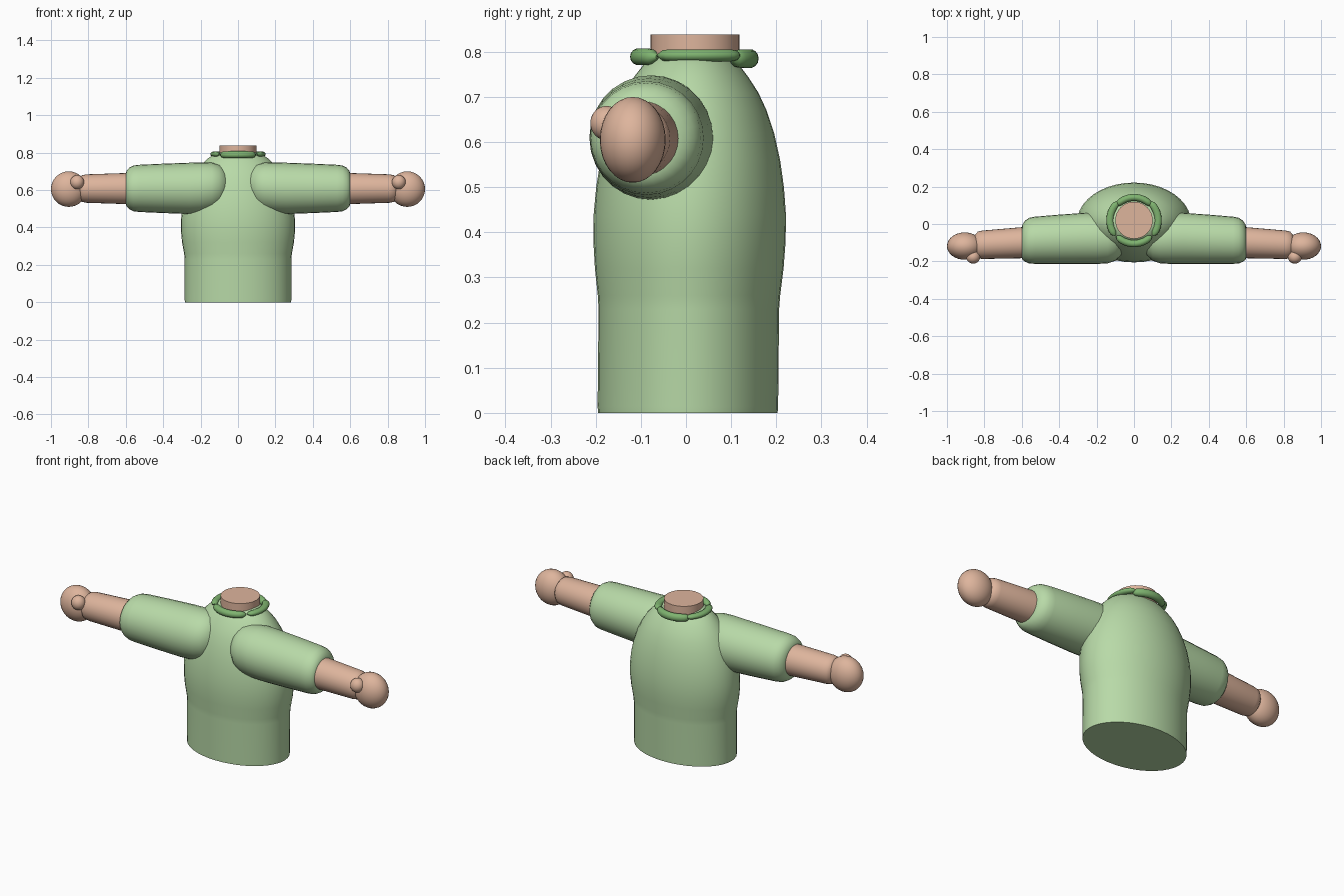
import bpy, bmesh, math
from mathutils import Vector

if "Cube" in bpy.data.objects:
    bpy.data.objects.remove(bpy.data.objects["Cube"])


def material(name, rgb):
    m = bpy.data.materials.new(name)
    m.diffuse_color = (*rgb, 1)
    m.use_nodes = True
    m.node_tree.nodes["Principled BSDF"].inputs["Base Color"].default_value = m.diffuse_color
    return m


GREEN = material("light green cloth", (0.48, 0.70, 0.39))
TRIM = material("dark green trim", (0.21, 0.45, 0.16))
SKIN = material("skin", (0.73, 0.46, 0.335))


def loft(name, rings, mat, segs=32):
    """Skin a list of rings (centre, u axis, v axis) and cap both ends."""
    bm = bmesh.new()
    loops = []
    for c, u, v in rings:
        c, u, v = Vector(c), Vector(u), Vector(v)
        angles = [2 * math.pi * i / segs for i in range(segs)]
        loops.append([bm.verts.new(c + u * math.cos(a) + v * math.sin(a)) for a in angles])
    for a, b in zip(loops, loops[1:]):
        for i in range(segs):
            j = (i + 1) % segs
            bm.faces.new((a[i], a[j], b[j], b[i]))
    bm.faces.new(loops[0])
    bm.faces.new(loops[-1])
    bmesh.ops.recalc_face_normals(bm, faces=bm.faces)
    return finish(name, bm, mat)


def ellipsoid(name, centre, radii, mat):
    bm = bmesh.new()
    bmesh.ops.create_uvsphere(bm, u_segments=32, v_segments=16, radius=1)
    for v in bm.verts:
        v.co = Vector([centre[k] + v.co[k] * radii[k] for k in range(3)])
    return finish(name, bm, mat)


def finish(name, bm, mat):
    me = bpy.data.meshes.new(name)
    bm.to_mesh(me)
    bm.free()
    me.materials.append(mat)
    ob = bpy.data.objects.new(name, me)
    bpy.context.collection.objects.link(ob)
    bpy.ops.object.select_all(action='DESELECT')
    ob.select_set(True)
    bpy.context.view_layer.objects.active = ob
    bpy.ops.object.shade_smooth_by_angle(angle=math.radians(50))
    return ob


# Torso: z, half width, half depth
torso = [(0, .284, .199), (.015, .285, .2), (.23, .285, .2), (.26, .288, .202),
         (.32, .299, .209), (.38, .305, .213), (.44, .305, .213), (.5, .298, .208),
         (.56, .285, .199), (.62, .264, .185), (.67, .24, .168), (.71, .215, .149),
         (.745, .186, .126), (.77, .16, .107), (.79, .13, .088), (.803, .095, .065),
         (.81, .04, .03)]
loft("torso", [((0, .004 + .01 * z, z), (w, 0, 0), (0, d, 0)) for z, w, d in torso],
     GREEN, 40)

# Neck stub
loft("neck", [((0, .02, z), (.1, 0, 0), (0, .099, 0)) for z in (.68, .838)], SKIN)


# Collar: four rounded rolls around the neck
def collar_roll(name, mid, half, radius, z, thick, height):
    rings, n = [], 14
    for i in range(n + 1):
        t = -1 + 2 * i / n
        a = math.radians(mid + half * t)
        s = max(.25, (1 - abs(t) ** 8) ** .5)
        out = Vector((math.cos(a), math.sin(a), 0))
        rings.append((Vector((0, .02, z)) + out * radius, out * thick * s,
                      (0, 0, height * s)))
    loft(name, rings, TRIM, 14)


collar_roll("collar_right", 5, 44, .129, .792, .019, .014)
collar_roll("collar_left", 175, 44, .129, .792, .019, .014)
collar_roll("collar_back", 90, 50, .122, .785, .019, .021)
collar_roll("collar_front", 270, 48, .125, .789, .019, .019)

# Arms: x, centre y, centre z, radius
sleeve = [(.045, -.08, .625, .02), (.055, -.08, .623, .06), (.07, -.08, .622, .088),
          (.1, -.08, .619, .117), (.14, -.079, .615, .131), (.2, -.077, .611, .137),
          (.26, -.077, .609, .137), (.4, -.082, .609, .132), (.53, -.087, .609, .126),
          (.56, -.089, .609, .122), (.582, -.092, .609, .11), (.595, -.096, .608, .096),
          (.601, -.1, .608, .08)]
forearm = [(.55, -.099, .608, .084), (.6, -.1, .608, .083), (.81, -.111, .608, .076),
           (.835, -.112, .608, .071), (.85, -.112, .608, .055), (.856, -.112, .608, .03)]

for side, s in (("right", 1), ("left", -1)):
    for part, rings, mat in (("sleeve", sleeve, GREEN), ("forearm", forearm, SKIN)):
        loft(f"{part}_{side}", [((s * x, y, z), (0, r, 0), (0, 0, r))
                                for x, y, z, r in rings], mat, 28)
    ellipsoid(f"hand_{side}", (s * .905, -.118, .605), (.095, .073, .095), SKIN)
    ellipsoid(f"thumb_{side}", (s * .86, -.176, .642), (.037, .036, .038), SKIN)
